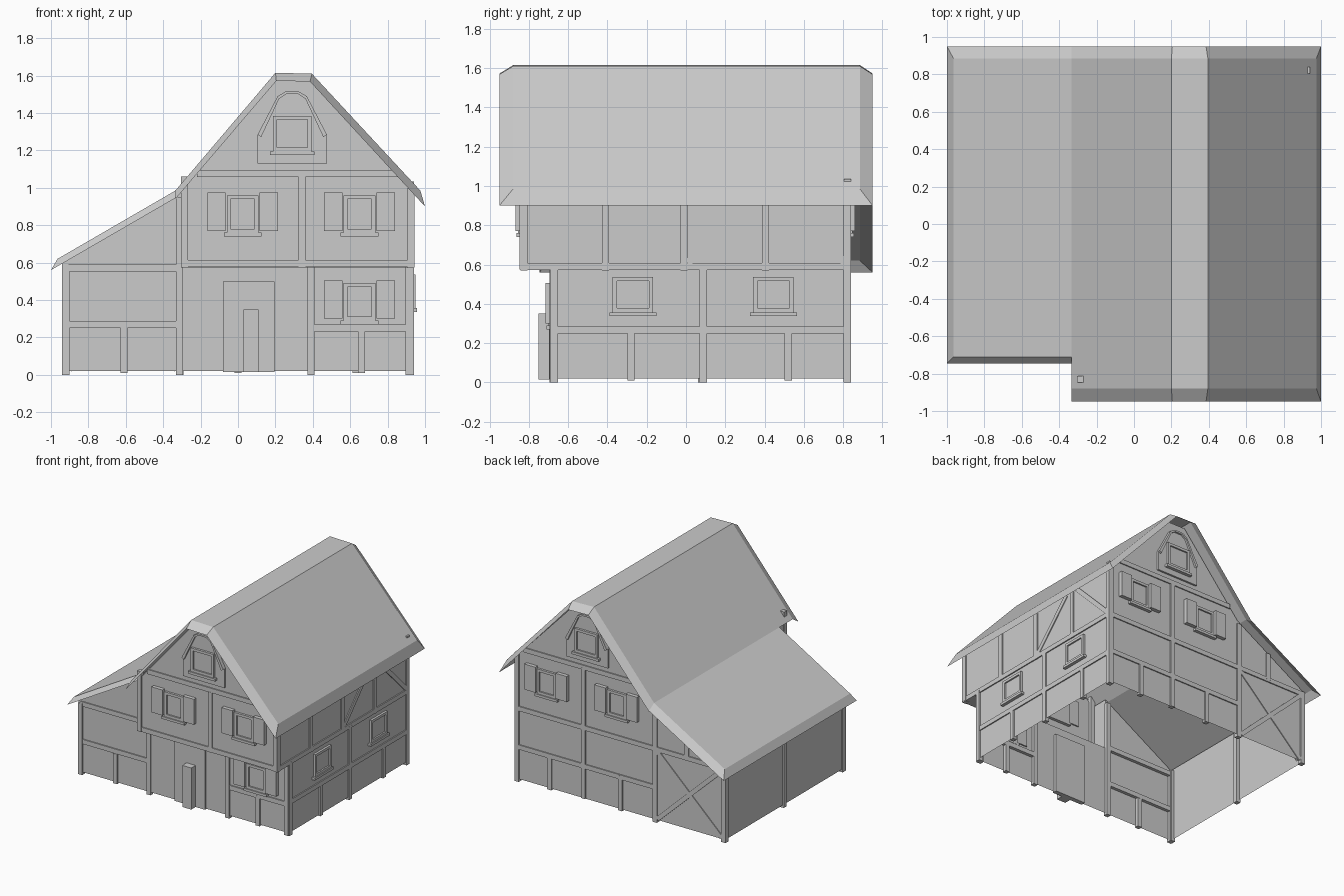
import bpy, bmesh, math
from mathutils import Vector

if "Cube" in bpy.data.objects:
    bpy.data.objects.remove(bpy.data.objects["Cube"])

# Facade frames: (u along wall, z up, d outward) -> xyz
FACES = {
    "lower_front": lambda u, z, d: (u, -0.685 - d, z),
    "upper_front": lambda u, z, d: (u, -0.838 - d, z),
    "back": lambda u, z, d: (u, 0.83 + d, z),
    "right": lambda u, z, d: (0.932 + d, u, z),
    "left": lambda u, z, d: (-0.93 - d, u, z),
}
parts = {}


def mesh_of(name):
    return parts.setdefault(name, bmesh.new())


def sheet(name, pts):
    bm = mesh_of(name)
    bm.faces.new([bm.verts.new(p) for p in pts])


def slab(name, face, outline, out, inn=-0.025):
    """Extruded outline lying on a facade."""
    bm, f = mesh_of(name), FACES[face]
    a = [bm.verts.new(f(u, z, inn)) for u, z in outline]
    b = [bm.verts.new(f(u, z, out)) for u, z in outline]
    bm.faces.new(a)
    bm.faces.new(b)
    for i in range(len(a)):
        j = (i + 1) % len(a)
        bm.faces.new((a[i], a[j], b[j], b[i]))


def rect(name, face, u0, u1, z0, z1, out, inn=-0.025):
    slab(name, face, [(u0, z0), (u1, z0), (u1, z1), (u0, z1)], out, inn)


def post(face, u, z0, z1, out=0.01, w=0.037):
    rect(face + "_timbers", face, u - w / 2, u + w / 2, z0, z1, out)


def rail(face, z, u0, u1, out=0.009, h=0.037):
    rect(face + "_timbers", face, u0, u1, z - h / 2, z + h / 2, out)


def brace(face, p, q, w=0.034, out=0.007):
    p, q = Vector(p), Vector(q)
    n = (q - p).orthogonal().normalized() * w / 2
    slab(face + "_timbers", face, [p + n, q + n, q - n, p - n], out)


def window(face, u, z, hw=0.085, hh=0.1, shutters=True, base=0.0):
    """Framed window: four bars, pane, sill and optional shutters."""
    n, t, o = face + "_windows", 0.021, base + 0.018
    rect(n, face, u - hw, u - hw + t, z - hh, z + hh, o)
    rect(n, face, u + hw - t, u + hw, z - hh, z + hh, o)
    rect(n, face, u - hw + t, u + hw - t, z + hh - t, z + hh, o)
    rect(n, face, u - hw + t, u + hw - t, z - hh, z - hh + t, o)
    rect(n, face, u - hw + t, u + hw - t, z - hh + t, z + hh - t, base + 0.006)
    rect(n, face, u - hw - 0.016, u + hw + 0.016, z - hh - 0.02, z - hh, o + 0.008)
    if shutters:
        for s in (-1, 1):
            c = u + s * 0.14
            rect(face + "_shutters", face, c - 0.049, c + 0.049, z - 0.09, z + 0.115, 0.03, -0.01)


def gable_window(face):
    """Raised dormer-like panel with a bent trim and a window."""
    c = 0.29
    half = [(0.185, 1.285), (0.078, 1.49), (0.035, 1.515)]
    arch = [(c + a, z) for a, z in half] + [(c - a, z) for a, z in reversed(half)]
    slab(face + "_gable_panel", face, [(c - 0.185, 1.13), (c + 0.185, 1.13)] + arch, 0.015)
    inner = [(c + (u - c) * 0.9, z - 0.014) for u, z in arch]
    for i in range(len(arch) - 1):
        slab(face + "_gable_trim", face, [arch[i], arch[i + 1], inner[i + 1], inner[i]], 0.03)
    window(face, c, 1.29, 0.103, 0.095, False, 0.015)


# Wall shell
gable = [(0.932, 1.0), (0.385, 1.58), (0.21, 1.58), (-0.3, 0.985)]
sheet("upper_front_wall", [FACES["upper_front"](u, z, 0) for u, z in [(-0.3, 0.575), (0.932, 0.575)] + gable])
sheet("lower_front_wall", [FACES["lower_front"](u, z, 0) for u, z in
      [(-0.93, 0.02), (0.932, 0.02), (0.932, 0.575), (-0.3, 0.575), (-0.3, 0.985), (-0.93, 0.615)]])
sheet("back_wall", [FACES["back"](u, z, 0) for u, z in [(-0.93, 0.02), (0.932, 0.02)] + gable + [(-0.93, 0.615)]])
sheet("right_wall", [FACES["right"](u, z, 0) for u, z in
      [(-0.685, 0.02), (0.83, 0.02), (0.83, 1.0), (-0.838, 1.0), (-0.838, 0.575), (-0.685, 0.575)]])
sheet("left_wall", [FACES["left"](u, z, 0) for u, z in [(-0.685, 0.02), (0.83, 0.02), (0.83, 0.615), (-0.685, 0.615)]])
sheet("overhang_side", [(-0.3, -0.838, 0.575), (-0.3, -0.685, 0.575), (-0.3, -0.685, 0.985), (-0.3, -0.838, 0.985)])
sheet("overhang_floor", [(-0.3, -0.838, 0.575), (0.932, -0.838, 0.575), (0.932, -0.685, 0.575), (-0.3, -0.685, 0.575)])


def roof(name, top, rim, y0, y0_rim, eave_left):
    """Roof sheet whose edges fold down to a lower rim."""
    bm = mesh_of(name)
    rows = [(rim, y0_rim), (top, y0), (top, 0.885), (rim, 0.95)]
    v = [[bm.verts.new((x, y, z)) for x, z in prof] for prof, y in rows]
    for r in range(3):
        for i in range(len(top) - 1):
            bm.faces.new((v[r][i], v[r][i + 1], v[r + 1][i + 1], v[r + 1][i]))
    e = 0 if eave_left else -1
    bm.faces.new([v[r][e] for r in range(4)])


# Roofs
roof("main_roof", [(-0.335, 0.985), (0.2, 1.615), (0.395, 1.61), (0.975, 0.985)],
     [(-0.335, 0.94), (0.205, 1.572), (0.385, 1.568), (1.0, 0.9)], -0.88, -0.95, False)
roof("lean_to_roof", [(-0.965, 0.62), (-0.335, 0.985)], [(-1.0, 0.56), (-0.335, 0.945)], -0.71, -0.745, True)

# Lower front timbers
for u in (-0.92, -0.312, 0.39, 0.913):
    post("lower_front", u, 0.0, 0.95 if u == -0.312 else 0.575)
for u in (-0.61, 0.66):
    post("lower_front", u, 0.01, 0.25)
for z in (0.27, 0.572):
    rail("lower_front", z, -0.92, -0.31)
rail("lower_front", 0.25, 0.39, 0.91)

# Upper front timbers
for u in (-0.287, 0.343, 0.925):
    post("upper_front", u, 0.575, 1.0 if u > 0.9 else 1.06)
for z in (0.595, 1.075):
    rail("upper_front", z, -0.3 if z < 1 else -0.22, 0.932 if z < 1 else 0.86)

# Back timbers
for u in (-0.92, -0.31, 0.922):
    post("back", u, 0.0, {-0.92: 0.61, -0.31: 0.96, 0.922: 1.035}[u])
post("back", 0.33, 0.02, 1.07)
for u in (0.0, 0.63):
    post("back", u, 0.01, 0.29)
post("back", -0.59, 0.59, 0.81)
for z, a, b in ((0.28, -0.31, 0.93), (0.59, -0.93, 0.93), (1.075, -0.22, 0.86)):
    rail("back", z, a, b)
brace("back", (-0.9, 0.03), (-0.33, 0.57))
brace("back", (-0.9, 0.57), (-0.33, 0.03), out=0.009)

# Right side timbers
for u in (-0.67, 0.088, 0.82):
    post("right", u, 0.0, 0.59)
for u in (-0.28, 0.52):
    post("right", u, 0.01, 0.25)
for u in (-0.825, -0.41, -0.01, 0.405, 0.82):
    post("right", u, 0.57, 0.99)
rail("right", 0.267, -0.68, 0.83)
rail("right", 0.59, -0.838, 0.83)
brace("right", (0.01, 0.61), (0.34, 0.96))
brace("right", (0.81, 0.61), (0.46, 0.96))

# Left side timbers
for u in (-0.67, 0.08, 0.82):
    post("left", u, 0.0, 0.6)

# Windows
for u in (0.025, 0.65):
    window("upper_front", u, 0.86)
    window("back", u, 0.86)
window("lower_front", 0.65, 0.39)
for u in (-0.27, 0.445):
    window("right", u, 0.447, 0.103, 0.09, False)
gable_window("upper_front")
gable_window("back")

# Door and the narrow block in front of it
rect("door", "lower_front", -0.08, 0.195, 0.015, 0.5, 0.012)
rect("door_block", "lower_front", 0.03, 0.11, 0.015, 0.35, 0.067, -0.01)

# Turn every collected part into an object
for name, bm in parts.items():
    bmesh.ops.recalc_face_normals(bm, faces=bm.faces)
    if name.endswith("roof"):
        bm.normal_update()
        if sum(f.normal.z * f.calc_area() for f in bm.faces) < 0:
            bmesh.ops.reverse_faces(bm, faces=bm.faces)
    elif name in ("back_wall", "left_wall", "right_wall", "upper_front_wall", "lower_front_wall"):
        bm.normal_update()
        f = next(iter(bm.faces))
        if f.normal.dot(f.calc_center_median() - Vector((0, 0, 0.5))) < 0:
            bmesh.ops.reverse_faces(bm, faces=bm.faces)
    me = bpy.data.meshes.new(name)
    bm.to_mesh(me)
    bm.free()
    bpy.context.collection.objects.link(bpy.data.objects.new(name, me))
